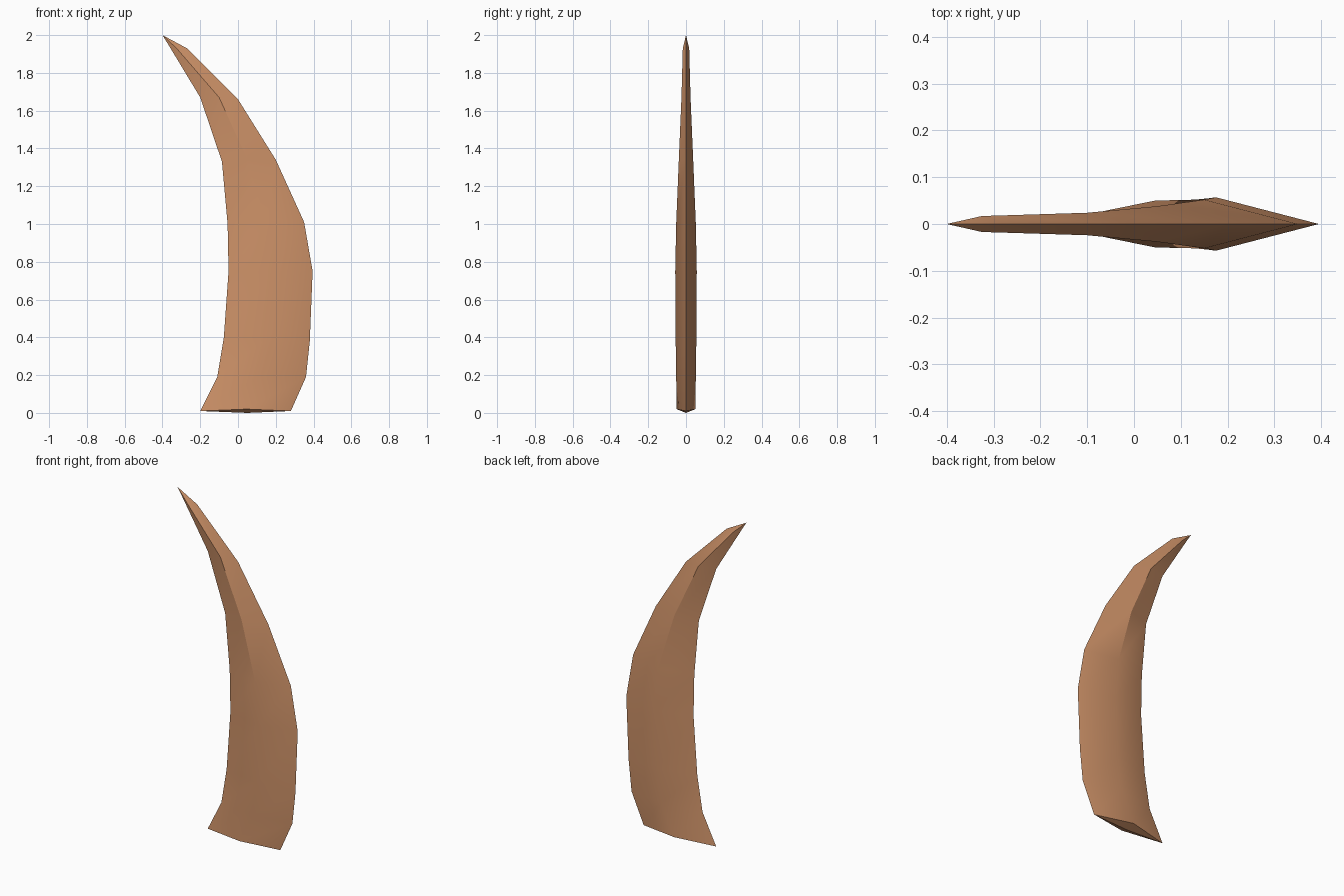
import bpy, bmesh

if "Cube" in bpy.data.objects:
    bpy.data.objects.remove(bpy.data.objects["Cube"])

# Sections from base to tip: inner edge x,z | ridge x,z, half thickness | outer edge x,z
sections = [
    (-0.20, 0.01, 0.045, 0.02, 0.050, 0.28, 0.01),
    (-0.11, 0.19, 0.13, 0.20, 0.052, 0.36, 0.19),
    (-0.075, 0.40, 0.16, 0.40, 0.055, 0.38, 0.38),
    (-0.05, 0.75, 0.175, 0.75, 0.057, 0.395, 0.75),
    (-0.055, 1.00, 0.15, 1.00, 0.052, 0.35, 1.01),
    (-0.085, 1.33, 0.05, 1.34, 0.038, 0.20, 1.34),
    (-0.20, 1.67, -0.10, 1.67, 0.024, 0.00, 1.66),
    (-0.357, 1.93, -0.325, 1.93, 0.017, -0.27, 1.93),
]

bm = bmesh.new()
rings = []
for ix, iz, rx, rz, t, ox, oz in sections:
    pts = [(ix, 0, iz), (rx, -t, rz), (ox, 0, oz), (rx, t, rz)]
    rings.append([bm.verts.new(p) for p in pts])
tip = bm.verts.new((-0.40, 0, 2.0))
butt = bm.verts.new((0.05, 0, 0.0))

# Blade sides, pointed tip and shallow pointed base
for a, b in zip(rings, rings[1:]):
    for i in range(4):
        j = (i + 1) % 4
        bm.faces.new((a[i], a[j], b[j], b[i]))
for i in range(4):
    j = (i + 1) % 4
    bm.faces.new((rings[-1][i], rings[-1][j], tip))
    bm.faces.new((rings[0][j], rings[0][i], butt))
bmesh.ops.recalc_face_normals(bm, faces=bm.faces)

mesh = bpy.data.meshes.new("curved_horn")
bm.to_mesh(mesh)
bm.free()
horn = bpy.data.objects.new("curved_horn", mesh)
bpy.context.collection.objects.link(horn)

mat = bpy.data.materials.new("tan_brown")
mat.diffuse_color = (0.62, 0.29, 0.14, 1)
mat.use_nodes = True
mat.node_tree.nodes["Principled BSDF"].inputs["Base Color"].default_value = mat.diffuse_color
mesh.materials.append(mat)

# Soft ridge, crisp edges
bpy.context.view_layer.objects.active = horn
horn.select_set(True)
bpy.ops.object.shade_smooth_by_angle(angle=0.5236)
